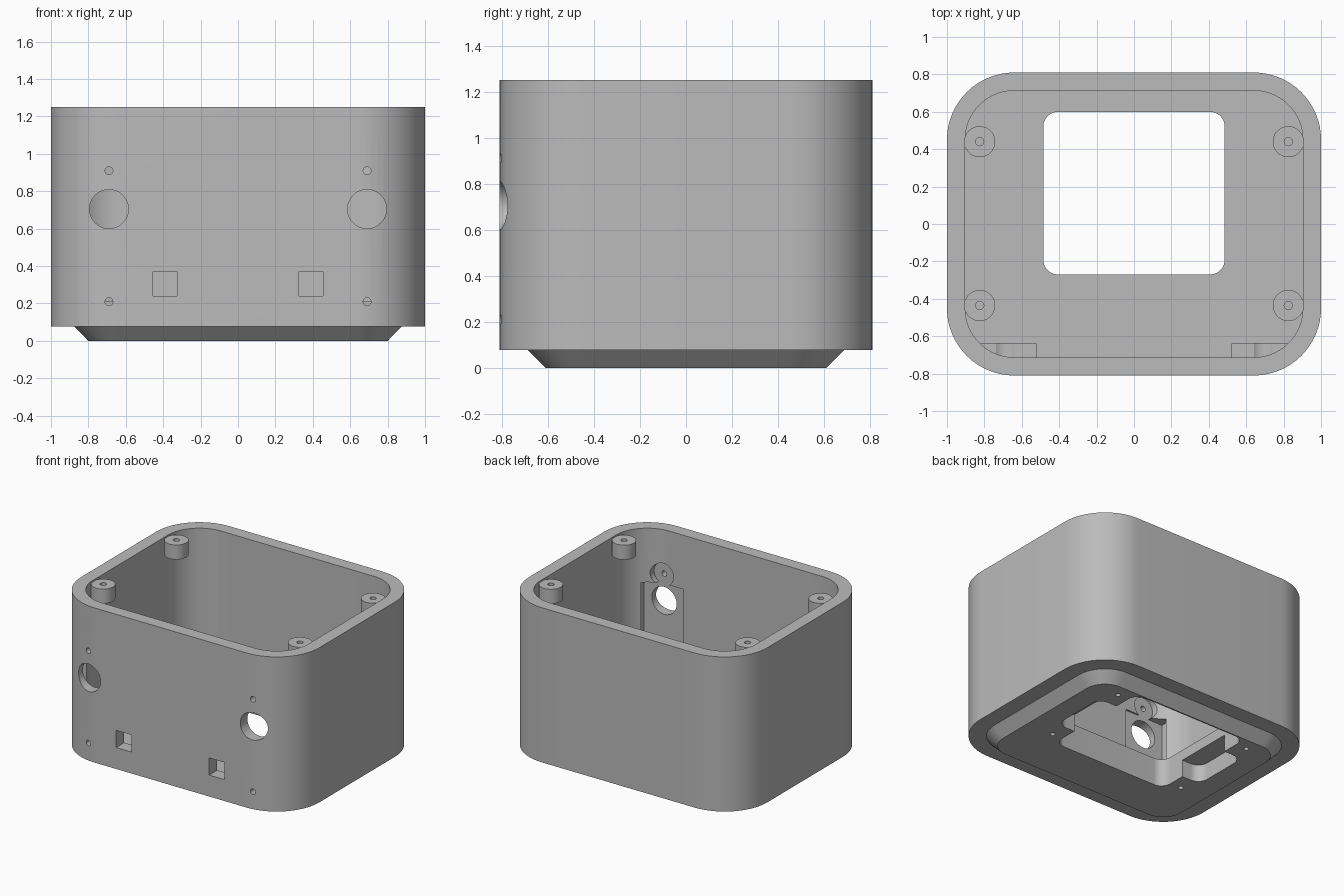
import bpy, bmesh, math
from mathutils import Matrix

if "Cube" in bpy.data.objects:
    bpy.data.objects.remove(bpy.data.objects["Cube"])

grey = bpy.data.materials.new("light grey plastic")
grey.diffuse_color = (0.5, 0.5, 0.5, 1)
grey.use_nodes = True
grey.node_tree.nodes["Principled BSDF"].inputs["Base Color"].default_value = grey.diffuse_color


def rounded(hx, hy, r, cy=0.0, cx=0.0, n=16):
    """Rounded rectangle outline, counter-clockwise."""
    pts = []
    for k, (sx, sy) in enumerate([(1, 1), (-1, 1), (-1, -1), (1, -1)]):
        for i in range(n + 1):
            a = (k + i / n) * math.pi / 2
            pts.append((cx + sx * (hx - r) + r * math.cos(a), cy + sy * (hy - r) + r * math.sin(a)))
    return pts


def loft(name, sections):
    """Solid through (z, outline) sections."""
    bm = bmesh.new()
    rings = [[bm.verts.new((x, y, z)) for x, y in pts] for z, pts in sections]
    bm.faces.new(rings[0][::-1])
    bm.faces.new(rings[-1])
    for lo, hi in zip(rings, rings[1:]):
        for i in range(len(lo)):
            j = (i + 1) % len(lo)
            bm.faces.new((lo[i], lo[j], hi[j], hi[i]))
    return to_object(name, bm)


def to_object(name, bm):
    bmesh.ops.recalc_face_normals(bm, faces=bm.faces)
    me = bpy.data.meshes.new(name)
    bm.to_mesh(me)
    bm.free()
    me.materials.append(grey)
    ob = bpy.data.objects.new(name, me)
    bpy.context.collection.objects.link(ob)
    return ob


def box(name, x0, x1, y0, y1, z0, z1):
    return loft(name, [(z, [(x0, y0), (x1, y0), (x1, y1), (x0, y1)]) for z in (z0, z1)])


def cylinder(name, r, start, end, axis, n=32):
    """Cylinder from start to end, along 'Y' or 'Z'."""
    bm = bmesh.new()
    mid = [(a + b) / 2 for a, b in zip(start, end)]
    length = sum(abs(a - b) for a, b in zip(start, end))
    turn = Matrix.Rotation(math.pi / 2, 4, 'X') if axis == 'Y' else Matrix()
    bmesh.ops.create_cone(bm, cap_ends=True, segments=n, radius1=r, radius2=r, depth=length,
                          matrix=Matrix.Translation(mid) @ turn)
    return to_object(name, bm)


def boolean(ob, other, op='DIFFERENCE'):
    bpy.context.view_layer.objects.active = ob
    m = ob.modifiers.new("cut", 'BOOLEAN')
    m.operation, m.solver, m.object = op, 'EXACT', other
    bpy.ops.object.modifier_apply(modifier=m.name)
    bpy.data.objects.remove(other)


def smooth(ob):
    bpy.ops.object.select_all(action='DESELECT')
    ob.select_set(True)
    bpy.context.view_layer.objects.active = ob
    bpy.ops.object.shade_smooth_by_angle(angle=math.radians(30))


# Outer shell with the chamfered foot below it
FLOOR = 0.21
body = loft("enclosure_body", [
    (0, rounded(0.80, 0.61, 0.16)),
    (0.077, rounded(0.876, 0.687, 0.236)),
    (0.0775, rounded(1.0, 0.81, 0.36)),
    (1.25, rounded(1.0, 0.81, 0.36))])

# Inner cavity and the opening through the floor
boolean(body, loft("cavity", [(z, rounded(0.903, 0.713, 0.263)) for z in (FLOOR, 1.4)]))
boolean(body, loft("floor_opening", [(z, rounded(0.485, 0.435, 0.08, cy=0.165)) for z in (-0.1, 0.4)]))

# Blind finger recess on both ends of the opening, from below
boolean(body, loft("finger_recess", [(z, rounded(0.64, 0.225, 0.08, cy=0.165)) for z in (-0.1, 0.13)]))

for s in (-1, 1):
    x = s * 0.69
    # Flat pocket inside the front wall for a round sensor, with screw ears
    xs = sorted((s * 0.525, s * 0.86))
    boolean(body, box("pocket", *xs, -0.725, -0.638, 0.14, 0.84))
    for z in (0.91, 0.21):
        boolean(body, cylinder("ear", 0.085, (x, -0.725, z), (x, -0.638, z), 'Y'))
        boolean(body, cylinder("screw", 0.021, (x, -0.9, z), (x, -0.66, z), 'Y', 20))
    boolean(body, cylinder("round_window", 0.104, (x, -0.9, 0.705), (x, -0.6, 0.705), 'Y', 48))
    # Square window
    xs = sorted((s * 0.325, s * 0.455))
    boolean(body, box("square_window", *xs, -0.9, -0.6, 0.24, 0.37))
    # Screw holes in the underside
    for y in (0.515, -0.187):
        boolean(body, cylinder("floor_screw", 0.018, (s * 0.577, y, -0.1), (s * 0.577, y, 0.12), 'Z', 20))
smooth(body)

# Lid screw bosses under the rim
for s in (-1, 1):
    for y, side in ((0.44, "back"), (-0.436, "front")):
        p = s * 0.825
        boss = cylinder(f"lid_boss_{side}_{'left' if s < 0 else 'right'}", 0.083,
                        (p, y, 1.128), (p, y, 1.238), 'Z', 40)
        boolean(boss, cylinder("boss_hole", 0.022, (p, y, 1.15), (p, y, 1.3), 'Z', 20))
        smooth(boss)
